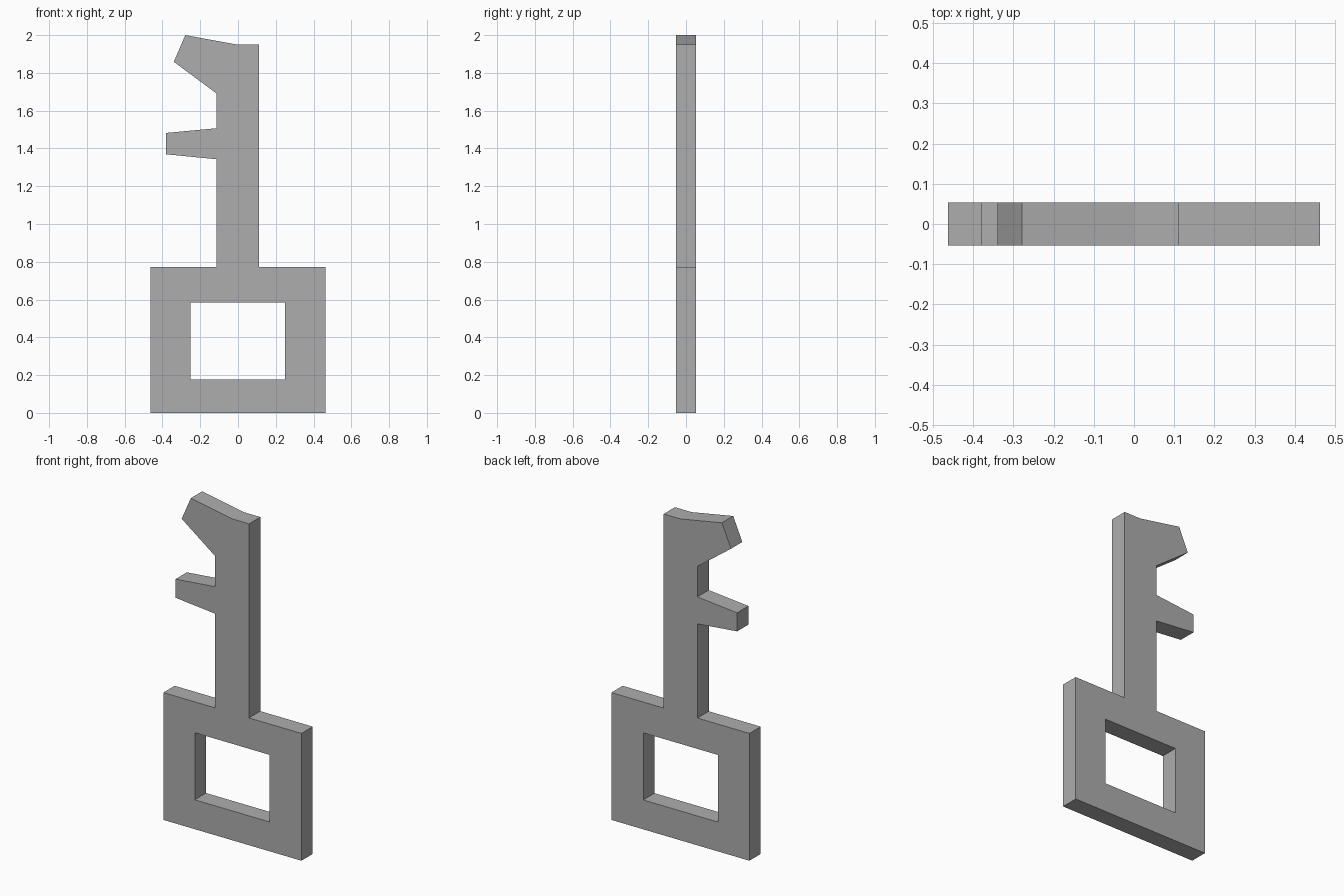
import bpy, bmesh
from mathutils import Vector

if "Cube" in bpy.data.objects:
    bpy.data.objects.remove(bpy.data.objects["Cube"])

HALF_DEPTH = 0.054

# Silhouette (x, z): square bow, straight shaft, wedge tooth, hooked tip
outline = [
    (-0.463, 0), (0.463, 0), (0.463, 0.772), (0.112, 0.772),
    (0.112, 1.949), (0.0, 1.949), (-0.279, 2.0), (-0.340, 1.859),
    (-0.115, 1.692), (-0.115, 1.507), (-0.381, 1.482), (-0.381, 1.369),
    (-0.115, 1.343), (-0.115, 0.772), (-0.463, 0.772),
]
# Rectangular opening in the bow
opening = [(-0.252, 0.178), (0.249, 0.178), (0.249, 0.585), (-0.252, 0.585)]


def add_loop(bm, points):
    verts = [bm.verts.new((x, -HALF_DEPTH, z)) for x, z in points]
    return [bm.edges.new((v, verts[(i + 1) % len(verts)])) for i, v in enumerate(verts)]


bm = bmesh.new()
edges = add_loop(bm, outline) + add_loop(bm, opening)
bmesh.ops.triangle_fill(bm, edges=edges, use_beauty=True, normal=Vector((0, -1, 0)))

# Thicken the flat plate
result = bmesh.ops.extrude_face_region(bm, geom=bm.faces[:], use_keep_orig=True)
moved = [g for g in result["geom"] if isinstance(g, bmesh.types.BMVert)]
bmesh.ops.translate(bm, verts=moved, vec=(0, 2 * HALF_DEPTH, 0))
bmesh.ops.recalc_face_normals(bm, faces=bm.faces[:])

mesh = bpy.data.meshes.new("key_body")
bm.to_mesh(mesh)
bm.free()

grey = bpy.data.materials.new("grey_metal")
grey.diffuse_color = (0.42, 0.42, 0.42, 1)
grey.use_nodes = True
grey.node_tree.nodes["Principled BSDF"].inputs["Base Color"].default_value = grey.diffuse_color
mesh.materials.append(grey)

key = bpy.data.objects.new("key_body", mesh)
bpy.context.collection.objects.link(key)
